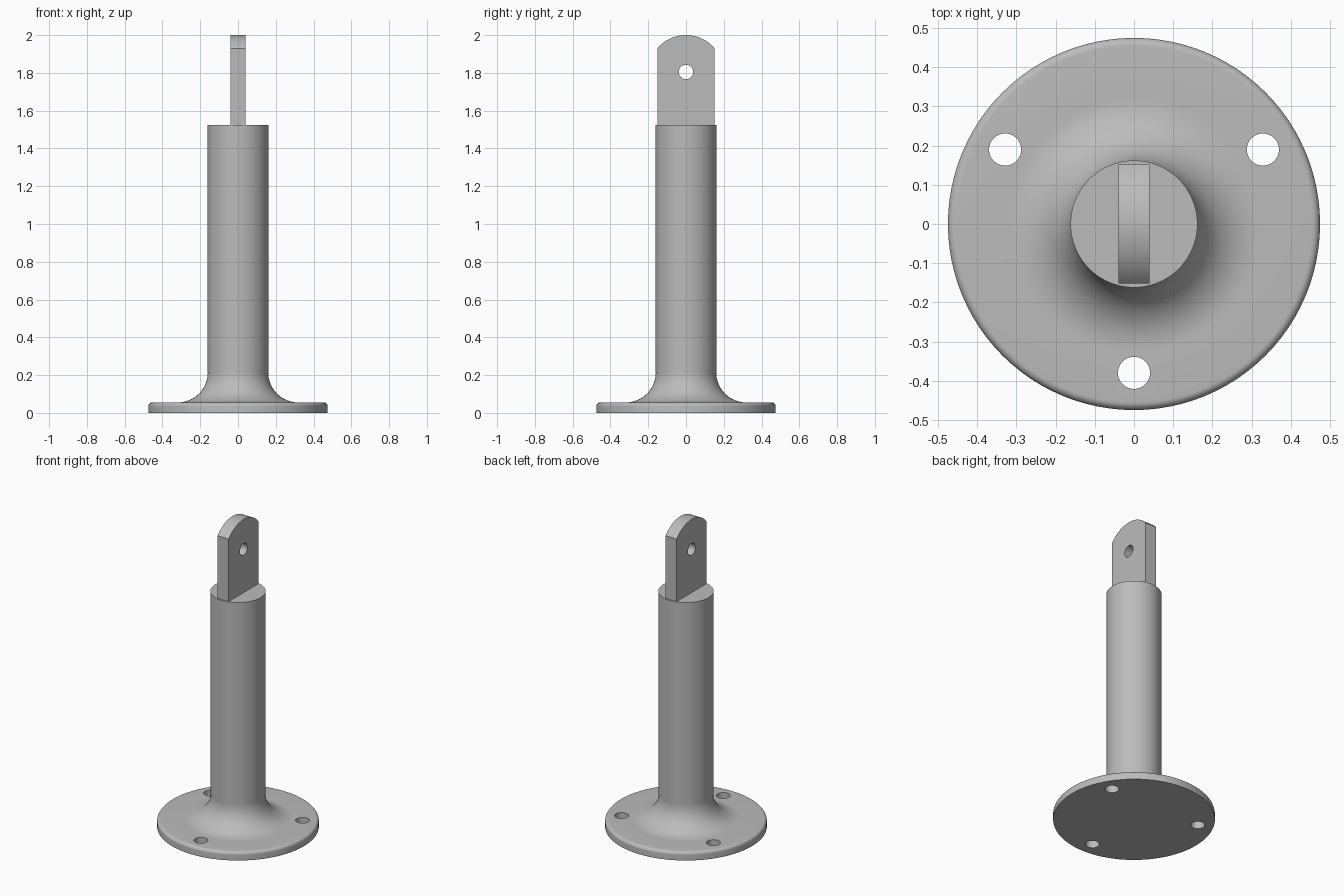
import bpy, bmesh
from math import sin, cos, pi, radians, asin
from mathutils import Matrix

cube = bpy.data.objects.get("Cube")
if cube:
    bpy.data.objects.remove(cube, do_unlink=True)

# Single grey finish
grey = bpy.data.materials.new("satin_grey")
grey.use_nodes = True
colour = (0.5, 0.5, 0.5, 1)
grey.diffuse_color = colour
grey.node_tree.nodes["Principled BSDF"].inputs["Base Color"].default_value = colour


def make(name, bm):
    bmesh.ops.recalc_face_normals(bm, faces=bm.faces)
    mesh = bpy.data.meshes.new(name)
    bm.to_mesh(mesh)
    bm.free()
    mesh.materials.append(grey)
    obj = bpy.data.objects.new(name, mesh)
    bpy.context.collection.objects.link(obj)
    return obj


def select(obj):
    bpy.ops.object.select_all(action='DESELECT')
    obj.select_set(True)
    bpy.context.view_layer.objects.active = obj


def lathe(name, profile, steps=96):
    """Revolve (radius, height) points about z, capping both ends."""
    bm = bmesh.new()
    rings = [[bm.verts.new((r * cos(2 * pi * i / steps), r * sin(2 * pi * i / steps), z))
              for i in range(steps)] for r, z in profile]
    for a, b in zip(rings, rings[1:]):
        for i in range(steps):
            j = (i + 1) % steps
            bm.faces.new((a[i], a[j], b[j], b[i]))
    bm.faces.new(rings[0][::-1])
    bm.faces.new(rings[-1])
    return make(name, bm)


def arc(cx, cz, r, start, end, n):
    angles = [radians(start + (end - start) * i / n) for i in range(n + 1)]
    return [(cx + r * cos(a), cz + r * sin(a)) for a in angles]


def drill(obj, radius, depth, place):
    """Cut a round hole through obj."""
    bm = bmesh.new()
    bmesh.ops.create_cone(bm, cap_ends=True, segments=40, radius1=radius,
                          radius2=radius, depth=depth, matrix=place)
    cutter = make("hole_cutter", bm)
    cutter.hide_render = True
    mod = obj.modifiers.new("hole", 'BOOLEAN')
    mod.operation = 'DIFFERENCE'
    mod.solver = 'EXACT'
    mod.object = cutter
    select(obj)
    bpy.ops.object.modifier_apply(modifier=mod.name)
    bpy.data.objects.remove(cutter, do_unlink=True)


# Flange with rounded rim and a concave sweep up to the column
R, T, RIM = 0.475, 0.055, 0.02
profile = [(R, 0)] + arc(R - RIM, T - RIM, RIM, 0, 90, 8)
profile += [(0.325, T)] + arc(0.32, T + 0.16, 0.16, 270, 180, 20) + [(0.16, 0.225)]
flange = lathe("base_flange", profile)
for angle in (30, 150, 270):
    a = radians(angle)
    drill(flange, 0.041, 0.4, Matrix.Translation((0.38 * cos(a), 0.38 * sin(a), 0)))

# Round column
column = lathe("column", [(0.162, 0.215), (0.162, 1.525)])

# Upright lug with a domed top and pin hole
W, HALF, DOME = 0.152, 0.04, 0.2
tilt = 90 - asin(W / DOME) * 180 / pi
outline = [(-W, 1.515), (W, 1.515)] + arc(0, 1.8, DOME, tilt, 180 - tilt, 24)
bm = bmesh.new()
face = bm.faces.new([bm.verts.new((-HALF, y, z)) for y, z in outline])
ext = bmesh.ops.extrude_face_region(bm, geom=[face])
bmesh.ops.translate(bm, vec=(2 * HALF, 0, 0),
                    verts=[v for v in ext["geom"] if isinstance(v, bmesh.types.BMVert)])
lug = make("mounting_lug", bm)
drill(lug, 0.038, 0.4, Matrix.Translation((0, 0, 1.805)) @ Matrix.Rotation(pi / 2, 4, 'Y'))

for obj in (flange, column, lug):
    select(obj)
    bpy.ops.object.shade_smooth_by_angle(angle=radians(30))
